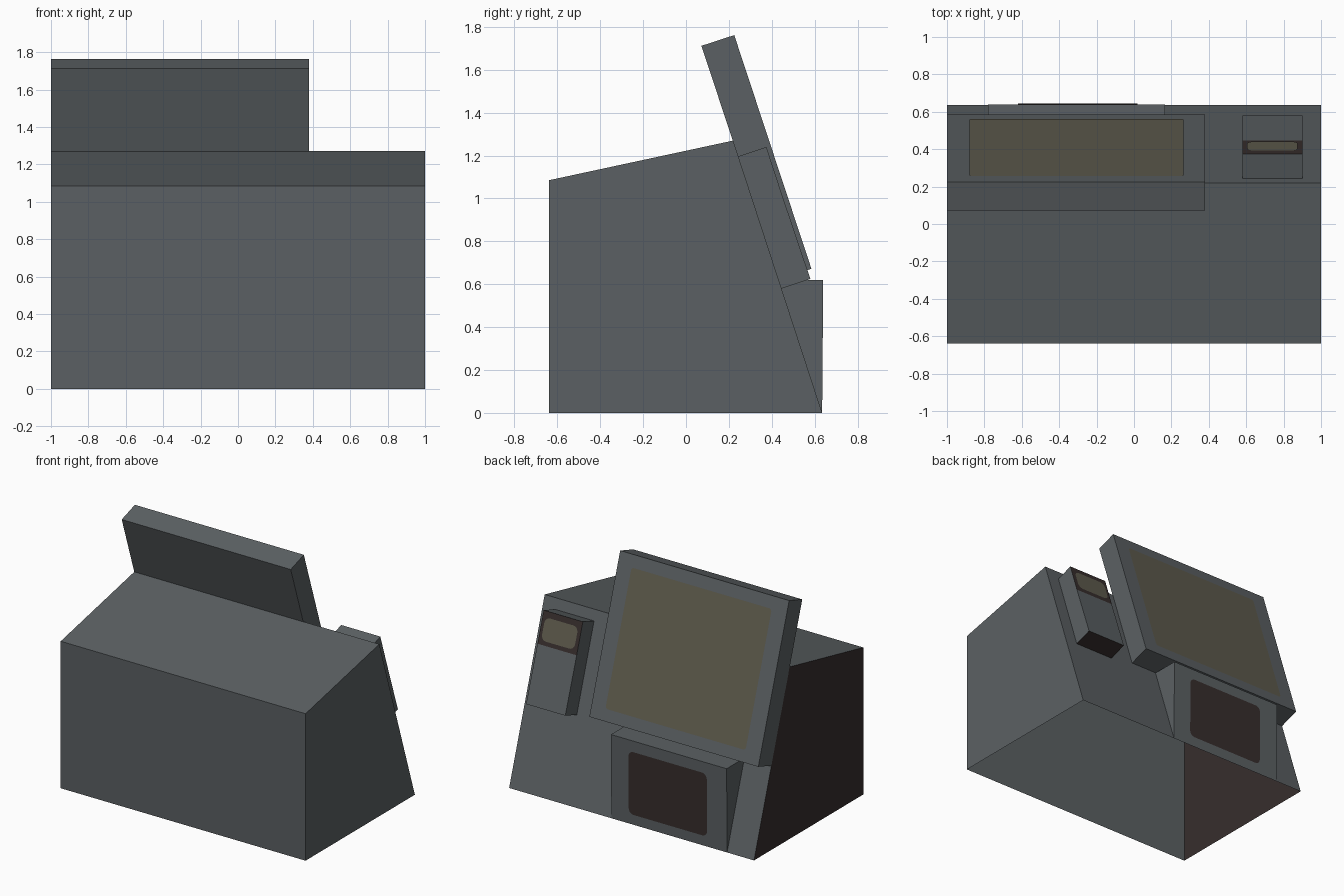
import bpy, bmesh, math
from mathutils import Vector

if "Cube" in bpy.data.objects:
    bpy.data.objects.remove(bpy.data.objects["Cube"])


def material(name, rgb):
    m = bpy.data.materials.new(name)
    m.diffuse_color = (*rgb, 1)
    m.use_nodes = True
    m.node_tree.nodes["Principled BSDF"].inputs["Base Color"].default_value = m.diffuse_color
    return m


GREY = material("slate grey", (0.105, 0.118, 0.125))
BROWN = material("dark brown", (0.038, 0.027, 0.026))
OLIVE = material("olive screen", (0.115, 0.108, 0.076))


def finish(name, bm, mats):
    me = bpy.data.meshes.new(name)
    bm.to_mesh(me)
    bm.free()
    for m in mats:
        me.materials.append(m)
    ob = bpy.data.objects.new(name, me)
    bpy.context.collection.objects.link(ob)
    return ob


def prism(name, x0, x1, profile, brown_edges=(), brown_left=False, open_edge=None):
    """Extrude a (y, z) profile along x; edge i runs from point i to i + 1."""
    bm = bmesh.new()
    left = [bm.verts.new((x0, y, z)) for y, z in profile]
    right = [bm.verts.new((x1, y, z)) for y, z in profile]
    n = len(profile)
    cap = bm.faces.new(left)
    cap.material_index = int(brown_left)
    bm.faces.new(right[::-1])
    sides = []
    for i in range(n):
        j = (i + 1) % n
        f = bm.faces.new((left[j], left[i], right[i], right[j]))
        f.material_index = int(i in brown_edges)
        sides.append(f)
    bmesh.ops.recalc_face_normals(bm, faces=bm.faces[:])
    if open_edge is not None:
        bmesh.ops.delete(bm, geom=[sides[open_edge]], context='FACES_ONLY')
    return finish(name, bm, [GREY, BROWN])


def plate(name, x0, x1, low, high, s0, s1, r, mat):
    """Thin rounded panel on the face running from low to high in (y, z)."""
    low, high = Vector((0, *low)), Vector((0, *high))
    up = (high - low).normalized()
    out = Vector((0, up.z, -up.y))
    bm = bmesh.new()
    corners = [(x1 - r, s1 - r), (x0 + r, s1 - r), (x0 + r, s0 + r), (x1 - r, s0 + r)]
    vs = []
    for k, (cx, cs) in enumerate(corners):
        for i in range(6):
            a = math.radians(90 * k + 18 * i)
            p = low + up * (cs + r * math.sin(a)) + out * 0.004
            p.x = cx + r * math.cos(a)
            vs.append(bm.verts.new(p))
    f = bm.faces.new(vs)
    f.normal_update()
    if f.normal.dot(out) < 0:
        f.normal_flip()
    return finish(name, bm, [mat])


# Wedge-shaped housing, open underneath, with one dark side
prism("housing", -1, 1, [(-0.64, 0), (0.635, 0), (0.22, 1.27), (-0.64, 1.085)],
      brown_left=True, open_edge=0)

# Large tilted monitor and its display
prism("monitor", -1, 0.38, [(0.432, 0.622), (0.585, 0.672), (0.225, 1.762), (0.072, 1.712)])
plate("monitor_display", -0.88, 0.265, (0.585, 0.672), (0.225, 1.762),
      0.085, 1.06, 0.02, OLIVE)

# Card reader with dark top band and underside
prism("card_reader", 0.58, 0.90,
      [(0.445, 0.58), (0.58, 0.625), (0.447, 1.02), (0.375, 1.24), (0.24, 1.195)],
      brown_edges=(0, 2))
plate("card_reader_display", 0.605, 0.875, (0.447, 1.02), (0.375, 1.24),
      0.03, 0.19, 0.04, OLIVE)

# Printer block at the base with dark panel
prism("printer", -0.78, 0.165, [(0.635, 0), (0.64, 0.62), (0.432, 0.62)])
plate("printer_panel", -0.62, 0.02, (0.635, 0), (0.64, 0.62), 0.075, 0.54, 0.04, BROWN)
